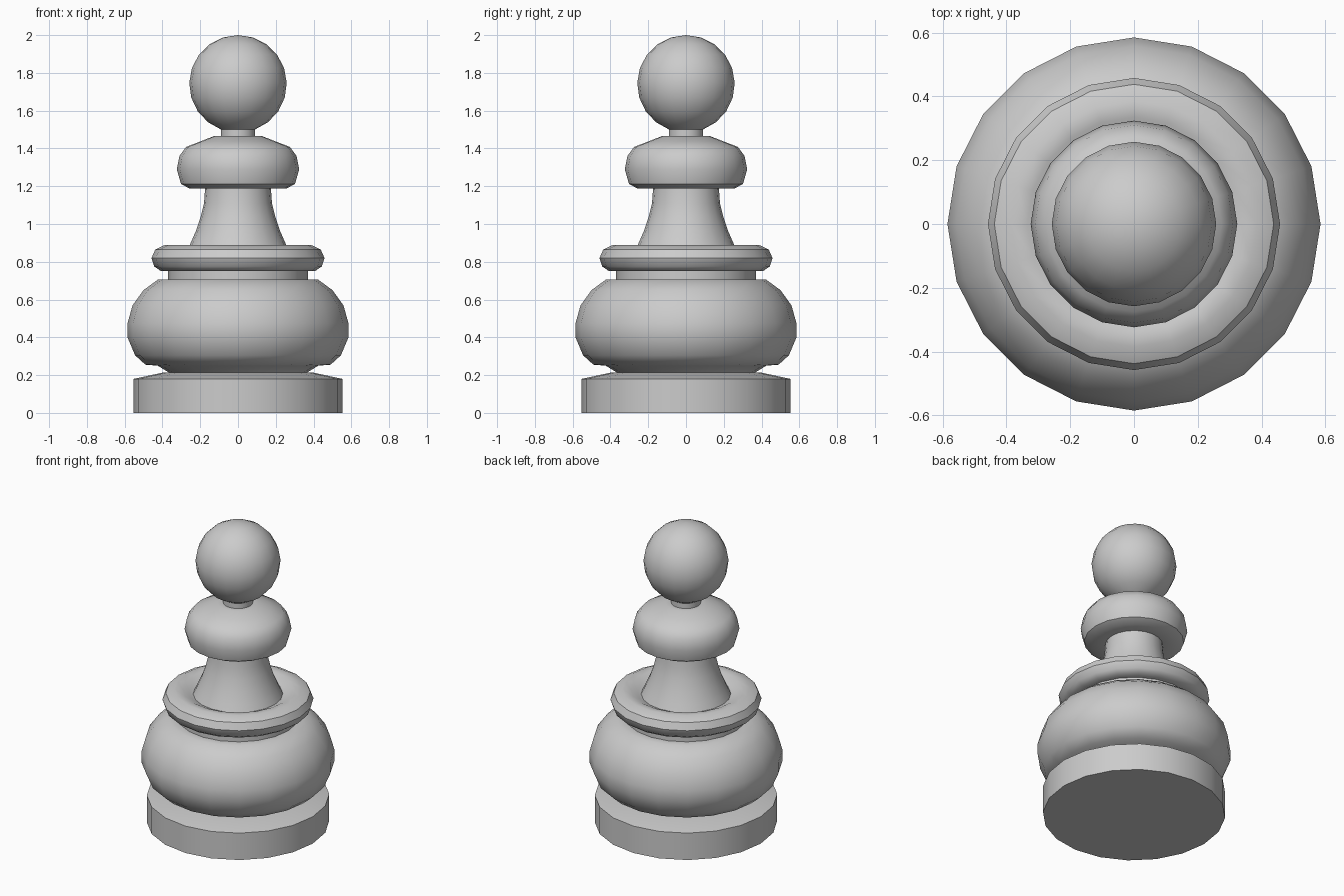
import bpy, bmesh, math

if "Cube" in bpy.data.objects:
    bpy.data.objects.remove(bpy.data.objects["Cube"])

SIDES = 20


def lathe(name, profile, angle=40):
    """Spin (radius, z) points, listed bottom to top, around the z axis."""
    bm = bmesh.new()
    rings = []
    for r, z in profile:
        if r == 0:
            rings.append([bm.verts.new((0, 0, z))] * SIDES)
        else:
            rings.append([bm.verts.new((r * math.cos(2 * math.pi * i / SIDES),
                                        r * math.sin(2 * math.pi * i / SIDES), z))
                          for i in range(SIDES)])
    for low, high in zip(rings, rings[1:]):
        for i in range(SIDES):
            j = (i + 1) % SIDES
            bm.faces.new(list(dict.fromkeys((low[i], low[j], high[j], high[i]))))
    mesh = bpy.data.meshes.new(name)
    bm.to_mesh(mesh)
    bm.free()
    ob = bpy.data.objects.new(name, mesh)
    bpy.context.collection.objects.link(ob)
    bpy.ops.object.select_all(action='DESELECT')
    ob.select_set(True)
    bpy.context.view_layer.objects.active = ob
    bpy.ops.object.shade_smooth_by_angle(angle=math.radians(angle))
    return ob


# Flat disc foot with a shallow sloping top
lathe("base", [(0, 0), (0.553, 0), (0.553, 0.18), (0.40, 0.213), (0.365, 0.213)])

# Swollen lower body and the short waist above it
lathe("body", [(0.365, 0.213), (0.425, 0.25), (0.49, 0.255), (0.545, 0.305),
               (0.585, 0.40), (0.585, 0.475), (0.558, 0.57), (0.50, 0.65),
               (0.425, 0.705), (0.37, 0.705)])
lathe("waist", [(0.37, 0.705), (0.37, 0.75)])

# Lower collar, dished towards the stem
lathe("lower_collar", [(0.37, 0.75), (0.41, 0.752), (0.443, 0.775), (0.458, 0.82),
                       (0.438, 0.865), (0.385, 0.89), (0.335, 0.885), (0.29, 0.862),
                       (0.272, 0.855)])

# Flared stem
lathe("stem", [(0.272, 0.855), (0.252, 0.897), (0.222, 0.965), (0.197, 1.04),
               (0.180, 1.11), (0.174, 1.19)])

# Upper collar
lathe("upper_collar", [(0.174, 1.19), (0.255, 1.187), (0.302, 1.212), (0.324, 1.29),
                       (0.31, 1.36), (0.275, 1.408), (0.20, 1.437), (0.125, 1.466),
                       (0.09, 1.466)])
lathe("neck", [(0.09, 1.466), (0.09, 1.50)])

# Ball head, cut flat where it meets the neck
R, CZ, STEPS = 0.258, 1.742, 9
start = math.asin((1.50 - CZ) / R)
ball = []
for k in range(STEPS):
    a = start + (math.pi / 2 - start) * k / STEPS
    ball.append((R * math.cos(a), CZ + R * math.sin(a)))
lathe("head", ball + [(0, 2.0)])
